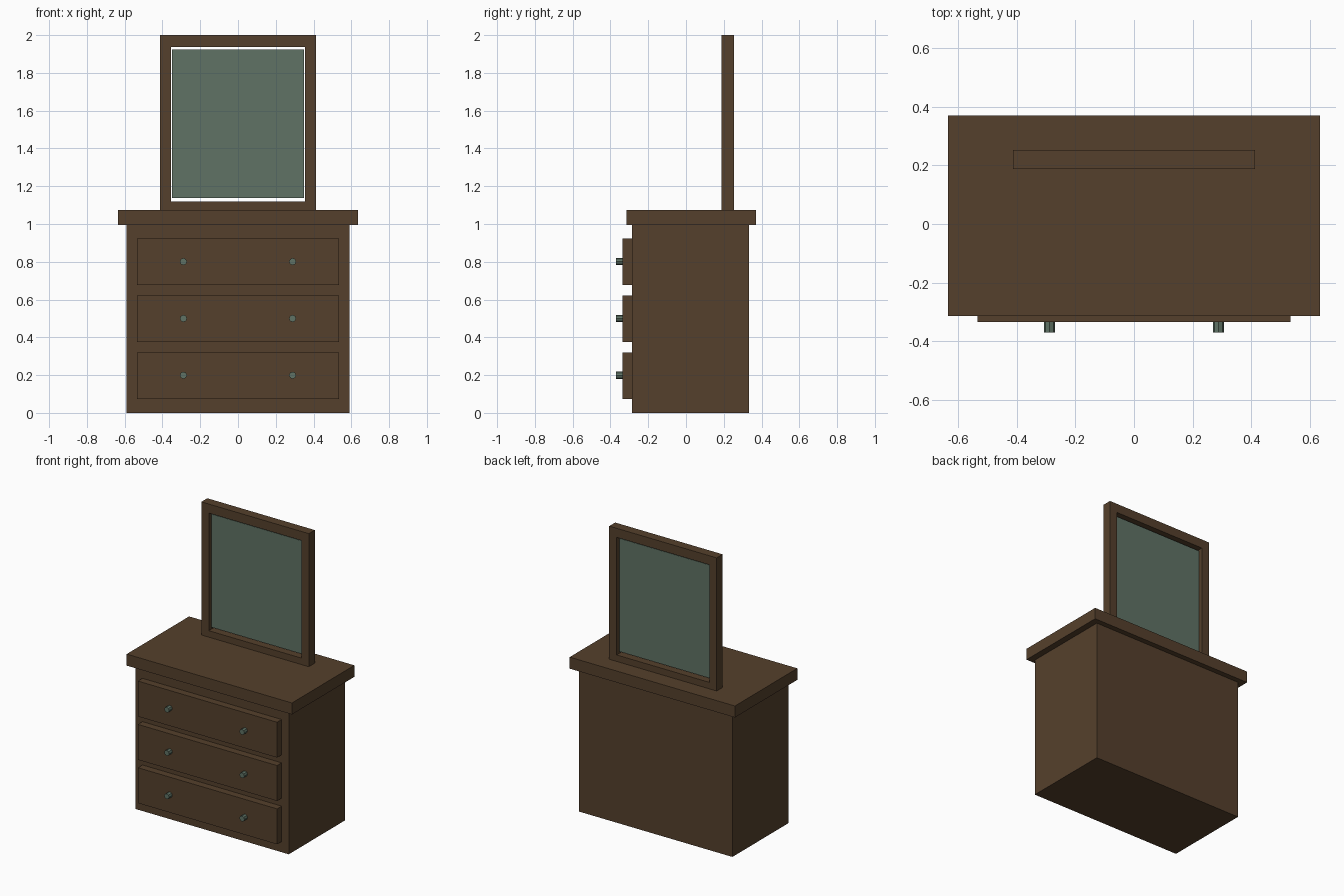
import bpy
import math

if "Cube" in bpy.data.objects:
    bpy.data.objects.remove(bpy.data.objects["Cube"])


def material(name, rgb):
    m = bpy.data.materials.new(name)
    m.diffuse_color = (*rgb, 1)
    m.use_nodes = True
    m.node_tree.nodes["Principled BSDF"].inputs["Base Color"].default_value = m.diffuse_color
    return m


wood = material("dark_wood", (0.091, 0.051, 0.025))
glass = material("grey_green", (0.115, 0.170, 0.130))


def box(name, x, y, z, mat):
    """Box spanning the (low, high) ranges on each axis."""
    bpy.ops.mesh.primitive_cube_add(size=1, location=[sum(r) / 2 for r in (x, y, z)])
    ob = bpy.context.object
    ob.name = name
    ob.scale = [r[1] - r[0] for r in (x, y, z)]
    bpy.ops.object.transform_apply(location=False, rotation=False, scale=True)
    ob.data.materials.append(mat)
    return ob


def knob(name, x, z):
    """Small eight-sided pull pointing forward."""
    bpy.ops.mesh.primitive_cylinder_add(
        vertices=8, radius=0.019, depth=0.036,
        location=(x, -0.352, z), rotation=(math.pi / 2, 0, math.pi))
    ob = bpy.context.object
    ob.name = name
    ob.data.materials.append(glass)


# Cabinet and overhanging top
box("cabinet", (-0.59, 0.59), (-0.285, 0.333), (0, 0.995), wood)
box("table_top", (-0.635, 0.635), (-0.315, 0.37), (0.995, 1.075), wood)

# Three drawers, each with two knobs
for i in range(3):
    zc = 0.197 + 0.301 * i
    box(f"drawer_{i + 1}", (-0.535, 0.535), (-0.335, -0.285), (zc - 0.123, zc + 0.123), wood)
    for side, x in (("left", -0.289), ("right", 0.289)):
        knob(f"knob_{i + 1}_{side}", x, zc + 0.002)

# Mirror frame: two stiles and two rails
FRAME_Y = (0.188, 0.253)
for side, s in (("left", -1), ("right", 1)):
    box(f"frame_stile_{side}", sorted((s * 0.356, s * 0.413)), FRAME_Y, (1.075, 2.0), wood)
box("frame_rail_bottom", (-0.356, 0.356), FRAME_Y, (1.075, 1.12), wood)
box("frame_rail_top", (-0.356, 0.356), FRAME_Y, (1.937, 2.0), wood)

# Mirror pane, set in the frame with a narrow gap
box("mirror_pane", (-0.35, 0.35), (0.21, 0.231), (1.137, 1.923), glass)
